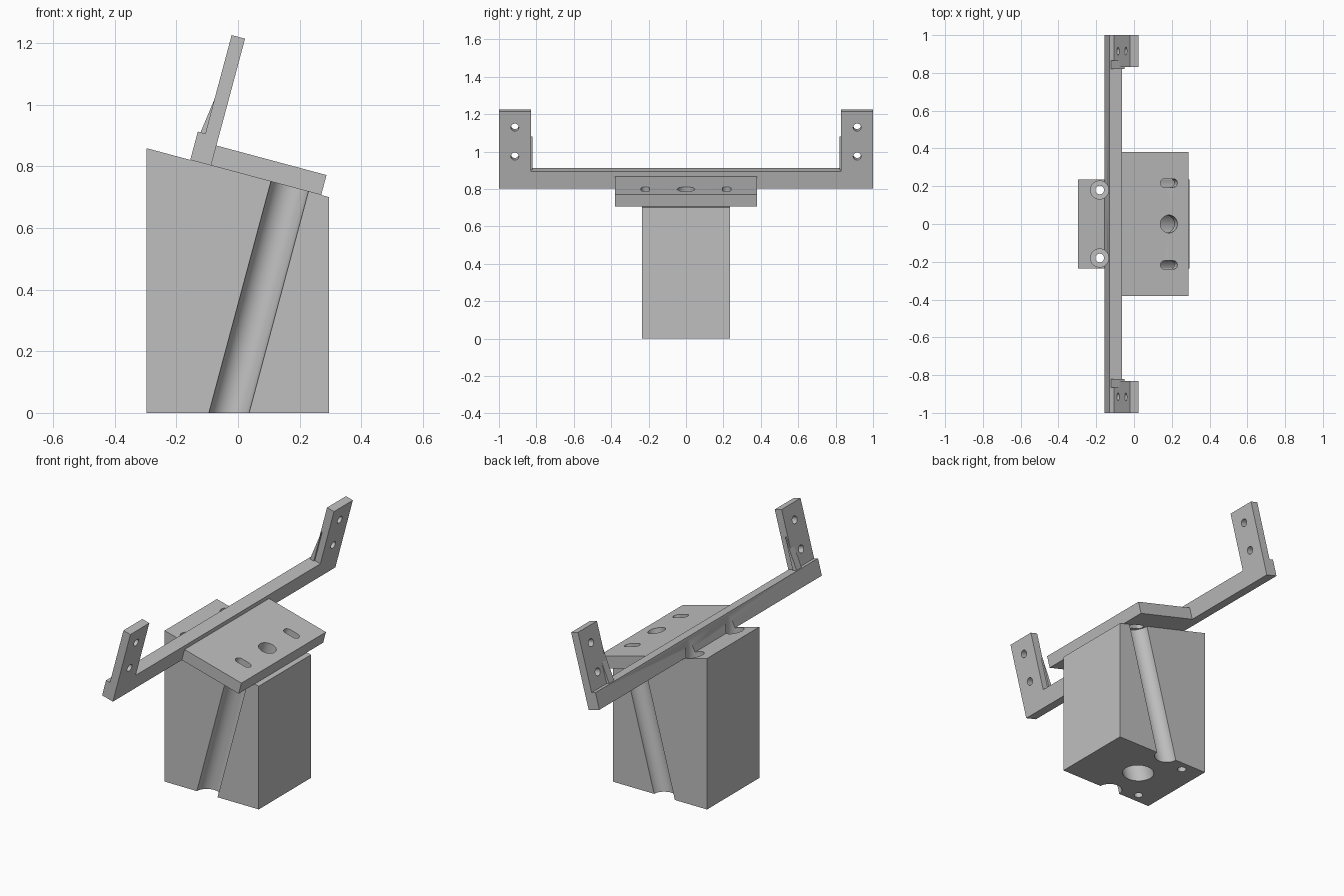
import bpy, bmesh, math
from mathutils import Matrix, Vector

if "Cube" in bpy.data.objects:
    bpy.data.objects.remove(bpy.data.objects["Cube"], do_unlink=True)

grey = bpy.data.materials.new("light_grey")
grey.use_nodes = True
COLOR = (0.52, 0.52, 0.52, 1)
grey.diffuse_color = COLOR
grey.node_tree.nodes["Principled BSDF"].inputs["Base Color"].default_value = COLOR

TILT = math.radians(15)
C, S = math.cos(TILT), math.sin(TILT)
ORIGIN = Vector((-0.155, 0, 0.821))   # rear lower edge of the crossbar


def tilted(u, n, y=0):
    """Point on the sloped frame: u runs down the slope, n away from it."""
    return ORIGIN + Vector((u * C + n * S, y, n * C - u * S))


def finish(name, bm):
    bmesh.ops.recalc_face_normals(bm, faces=bm.faces)
    mesh = bpy.data.meshes.new(name)
    bm.to_mesh(mesh)
    bm.free()
    mesh.materials.append(grey)
    ob = bpy.data.objects.new(name, mesh)
    bpy.context.collection.objects.link(ob)
    return ob


def prism(name, points, y0, y1):
    """Extrude a side profile of points along y."""
    bm = bmesh.new()
    face = bm.faces.new([bm.verts.new((p[0], y0, p[2])) for p in points])
    ext = bmesh.ops.extrude_face_region(bm, geom=[face])["geom"]
    moved = [v for v in ext if isinstance(v, bmesh.types.BMVert)]
    bmesh.ops.translate(bm, verts=moved, vec=(0, y1 - y0, 0))
    return finish(name, bm)


def slab(name, u0, u1, n0, n1, y0, y1):
    corners = [(u0, n0), (u1, n0), (u1, n1), (u0, n1)]
    return prism(name, [tilted(*c) for c in corners], y0, y1)


def rod(start, end, radius):
    bm = bmesh.new()
    axis = end - start
    turn = Vector((0, 0, 1)).rotation_difference(axis).to_matrix().to_4x4()
    bmesh.ops.create_cone(bm, cap_ends=True, segments=48, radius1=radius, radius2=radius,
                          depth=axis.length,
                          matrix=Matrix.Translation((start + end) / 2) @ turn)
    return finish("cutter", bm)


def cut(ob, cutters):
    """Subtract the cutters, then discard them."""
    bpy.context.view_layer.objects.active = ob
    for cutter in cutters:
        cutter.hide_render = True
        mod = ob.modifiers.new("cut", 'BOOLEAN')
        mod.operation, mod.solver, mod.object = 'DIFFERENCE', 'EXACT', cutter
        bpy.ops.object.modifier_apply(modifier=mod.name)
        bpy.data.objects.remove(cutter, do_unlink=True)


parts = []
SIDES = (-1, 1)
HOLE_U = 0.334
SCREW_X, SCREW_Y = -0.182, 0.18


def counterbores():
    return [rod(Vector((SCREW_X, s * SCREW_Y, 0.775)),
                Vector((SCREW_X, s * SCREW_Y, 1.1)), 0.048) for s in SIDES]


# Base block with a sloped top
left, right = -0.297, 0.295
slope_z = lambda x: ORIGIN.z - (x - ORIGIN.x) * math.tan(TILT)
block = prism("base_block", [(left, 0, 0), (right, 0, 0), (right, 0, slope_z(right)),
                             (left, 0, slope_z(left))], -0.235, 0.235)
# Slanted centre bore, side grooves and vertical screw holes
cutters = [rod(tilted(HOLE_U, -1), tilted(HOLE_U, 0.2), 0.082)]
for s in SIDES:
    y = s * 0.235
    cutters.append(rod(tilted(HOLE_U, -1, y), tilted(HOLE_U, 0.2, y), 0.063))
    cutters.append(rod(Vector((SCREW_X, s * SCREW_Y, -0.1)),
                       Vector((SCREW_X, s * SCREW_Y, 1)), 0.023))
cut(block, cutters + counterbores())
parts.append(block)

# Crossbar, notched for the screw heads
bar = slab("crossbar", 0, 0.07, 0, 0.095, -1, 1)
cut(bar, counterbores())
parts.append(bar)

# Mounting plate with centre hole and two slots
plate = slab("mounting_plate", 0.07, 0.44, 0, 0.067, -0.38, 0.38)
cutters = [rod(tilted(HOLE_U, -0.1), tilted(HOLE_U, 0.2), 0.047)]
for s in SIDES:
    y = s * 0.217
    cutters.append(slab("cutter", HOLE_U - 0.024, HOLE_U + 0.024, -0.1, 0.2,
                        y - 0.0225, y + 0.0225))
    for end in SIDES:
        u = HOLE_U + end * 0.024
        cutters.append(rod(tilted(u, -0.1, y), tilted(u, 0.2, y), 0.0225))
cut(plate, cutters)
parts.append(plate)

# Upright arms with bolt holes, and a small gusset behind each
for s, side in zip(SIDES, ("right", "left")):
    y0, y1 = sorted((s * 0.83, s * 1.0))
    arm = slab(side + "_arm", 0.025, 0.07, 0.095, 0.426, y0, y1)
    cut(arm, [rod(tilted(-0.1, n, s * 0.915), tilted(0.2, n, s * 0.915), 0.021)
              for n in (0.178, 0.338)])
    y0, y1 = sorted((s * 0.82, s * 0.865))
    gusset = prism(side + "_gusset", [tilted(0.009, 0.094), tilted(0.034, 0.094),
                                      tilted(0.034, 0.277)], y0, y1)
    parts += [arm, gusset]

# Smooth bores, crisp edges
bpy.ops.object.select_all(action='DESELECT')
for ob in parts:
    ob.select_set(True)
bpy.context.view_layer.objects.active = block
bpy.ops.object.shade_smooth_by_angle(angle=math.radians(30))
